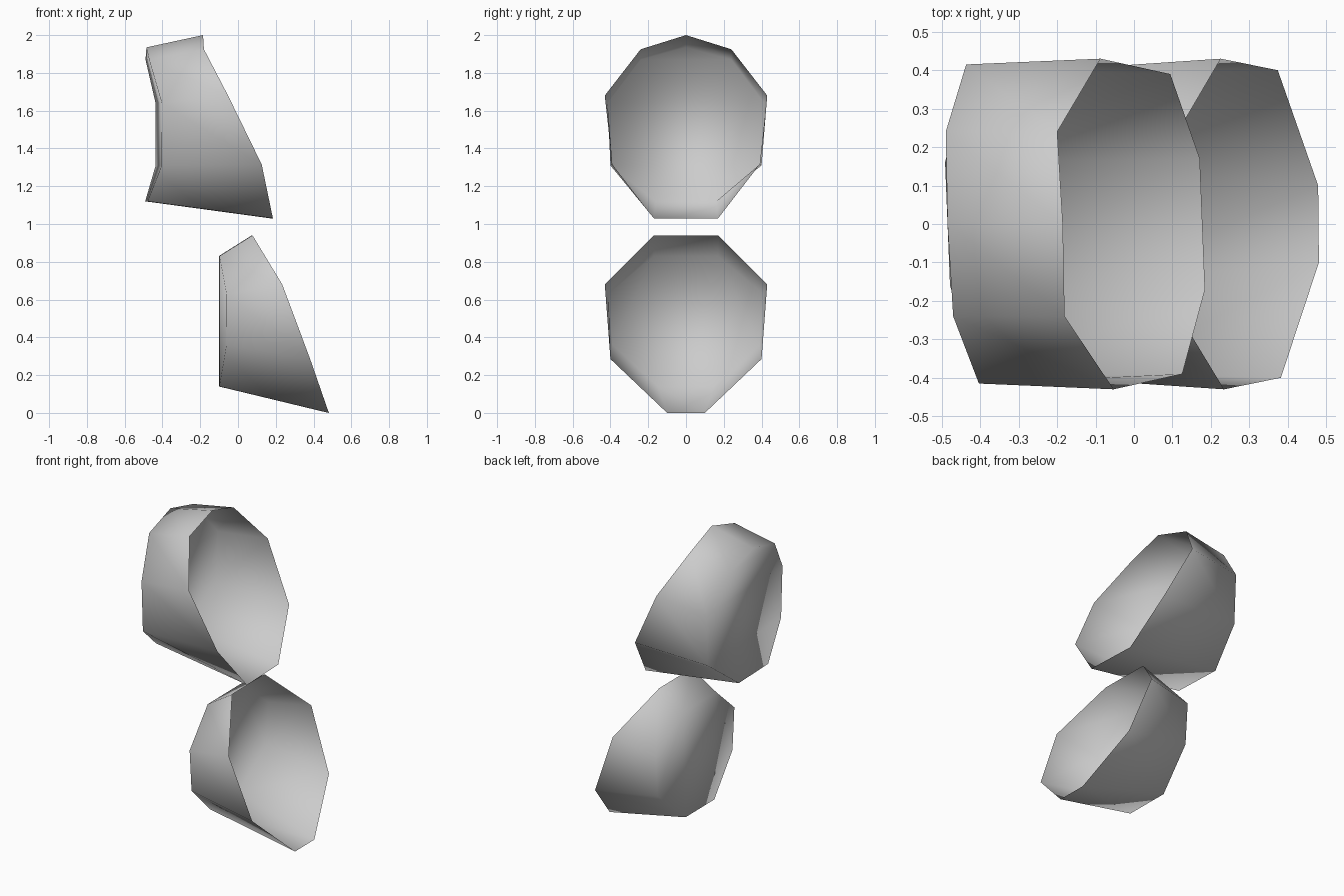
import bpy
import bmesh

default_cube = bpy.data.objects.get("Cube")
if default_cube:
    bpy.data.objects.remove(default_cube, do_unlink=True)

# Single plain grey material
grey = bpy.data.materials.new("plain_grey")
grey.use_nodes = True
colour = (0.6, 0.6, 0.6, 1.0)
grey.diffuse_color = colour
grey.node_tree.nodes["Principled BSDF"].inputs["Base Color"].default_value = colour


def mirrored_ring(bm, half, skew):
    """Make a left and a right vertex chain from half a rim, sharing centre points."""
    back = [bm.verts.new((x - skew * y, y, z)) for x, y, z in half]
    front = [vert if y == 0 else bm.verts.new((x + skew * y, -y, z))
             for vert, (x, y, z) in zip(back, half)]
    return back, front


def add_face(bm, verts):
    """Add a face, dropping repeated vertices."""
    unique = list(dict.fromkeys(verts))
    if len(unique) > 2:
        bm.faces.new(unique)


def make_cup(name, rim, base, skew, cap_in_rows):
    """Open cup: a slanted rim joined to a closed, bent base."""
    bm = bmesh.new()
    rim_back, rim_front = mirrored_ring(bm, rim, skew)
    base_back, base_front = mirrored_ring(bm, base, skew)

    # Wall
    rim_loop = rim_back + rim_front[::-1]
    base_loop = base_back + base_front[::-1]
    rim_loop = list(dict.fromkeys(rim_loop))
    base_loop = list(dict.fromkeys(base_loop))
    count = len(rim_loop)
    for i in range(count):
        j = (i + 1) % count
        add_face(bm, (rim_loop[i], rim_loop[j], base_loop[j], base_loop[i]))

    # Closed base, folded across in rows or along a central strip
    if cap_in_rows:
        for i in range(len(base) - 1):
            add_face(bm, (base_back[i], base_back[i + 1],
                          base_front[i + 1], base_front[i]))
    else:
        add_face(bm, (base_back[0], base_back[-1], base_front[-1], base_front[0]))
        add_face(bm, base_back)
        add_face(bm, base_front)

    bmesh.ops.recalc_face_normals(bm, faces=bm.faces)
    for face in bm.faces:
        face.smooth = True
    mesh = bpy.data.meshes.new(name)
    bm.to_mesh(mesh)
    bm.free()
    mesh.materials.append(grey)
    cup = bpy.data.objects.new(name, mesh)
    bpy.context.collection.objects.link(cup)
    return cup


# Upper cup, pointed at the top
make_cup(
    "upper_cup",
    rim=[(-.185, 0, 2), (-.19, .24, 1.925), (-.07, .43, 1.68),
         (.11, .39, 1.315), (.178, .17, 1.03)],
    base=[(-.485, 0, 1.935), (-.48, .24, 1.87), (-.42, .415, 1.64),
          (-.42, .4, 1.31), (-.485, .16, 1.12)],
    skew=.04, cap_in_rows=True)

# Lower cup, flat at the top
make_cup(
    "lower_cup",
    rim=[(.075, .17, .94), (.23, .43, .68), (.378, .4, .285), (.48, .1, 0)],
    base=[(-.1, .17, .83), (-.065, .41, .63), (-.065, .39, .36), (-.1, .15, .14)],
    skew=.01, cap_in_rows=False)
